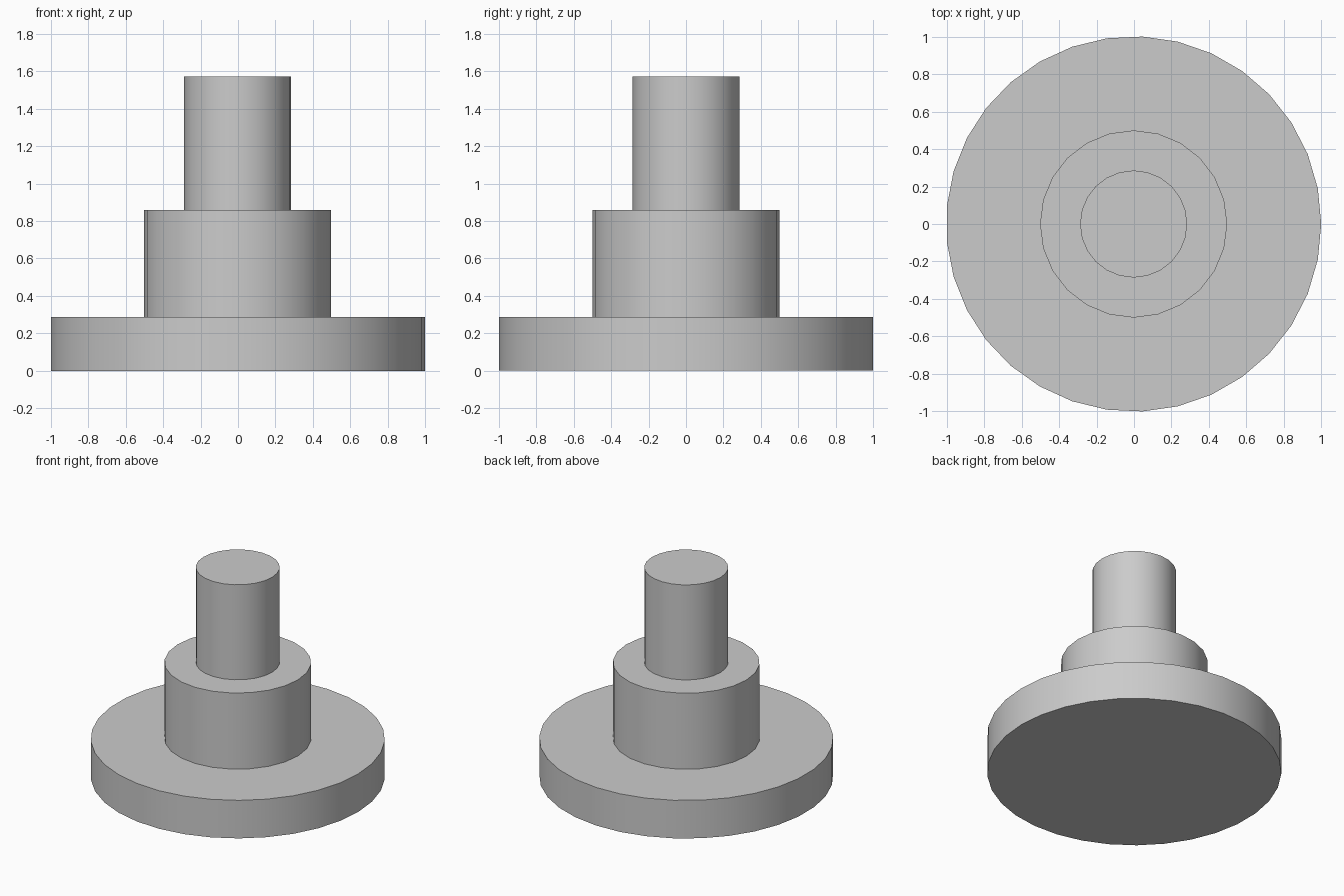
import bpy
import math

if "Cube" in bpy.data.objects:
    bpy.data.objects.remove(bpy.data.objects["Cube"])

grey = bpy.data.materials.new("plain grey")
grey.diffuse_color = (0.6, 0.6, 0.6, 1.0)
grey.use_nodes = True
grey.node_tree.nodes["Principled BSDF"].inputs["Base Color"].default_value = grey.diffuse_color

CENTRE_X = -0.002  # an odd side count makes the disc's bounds slightly lopsided


def cylinder(name, radius, bottom, top, sides):
    """Upright capped cylinder with a vertex on the +x axis."""
    bpy.ops.mesh.primitive_cylinder_add(
        vertices=sides, radius=radius, depth=top - bottom,
        location=(CENTRE_X, 0, (bottom + top) / 2))
    obj = bpy.context.object
    obj.name = name
    obj.rotation_euler.z = -math.pi / 2
    bpy.ops.object.transform_apply(location=False, rotation=True, scale=False)
    obj.data.materials.append(grey)
    bpy.ops.object.shade_smooth_by_angle(angle=math.radians(30))
    return obj


# Wide base disc, middle hub and slim top post, stacked
cylinder("base_disc", 1.002, 0.0, 0.286, 33)
cylinder("middle_hub", 0.50, 0.286, 0.858, 24)
cylinder("top_post", 0.286, 0.858, 1.572, 24)
